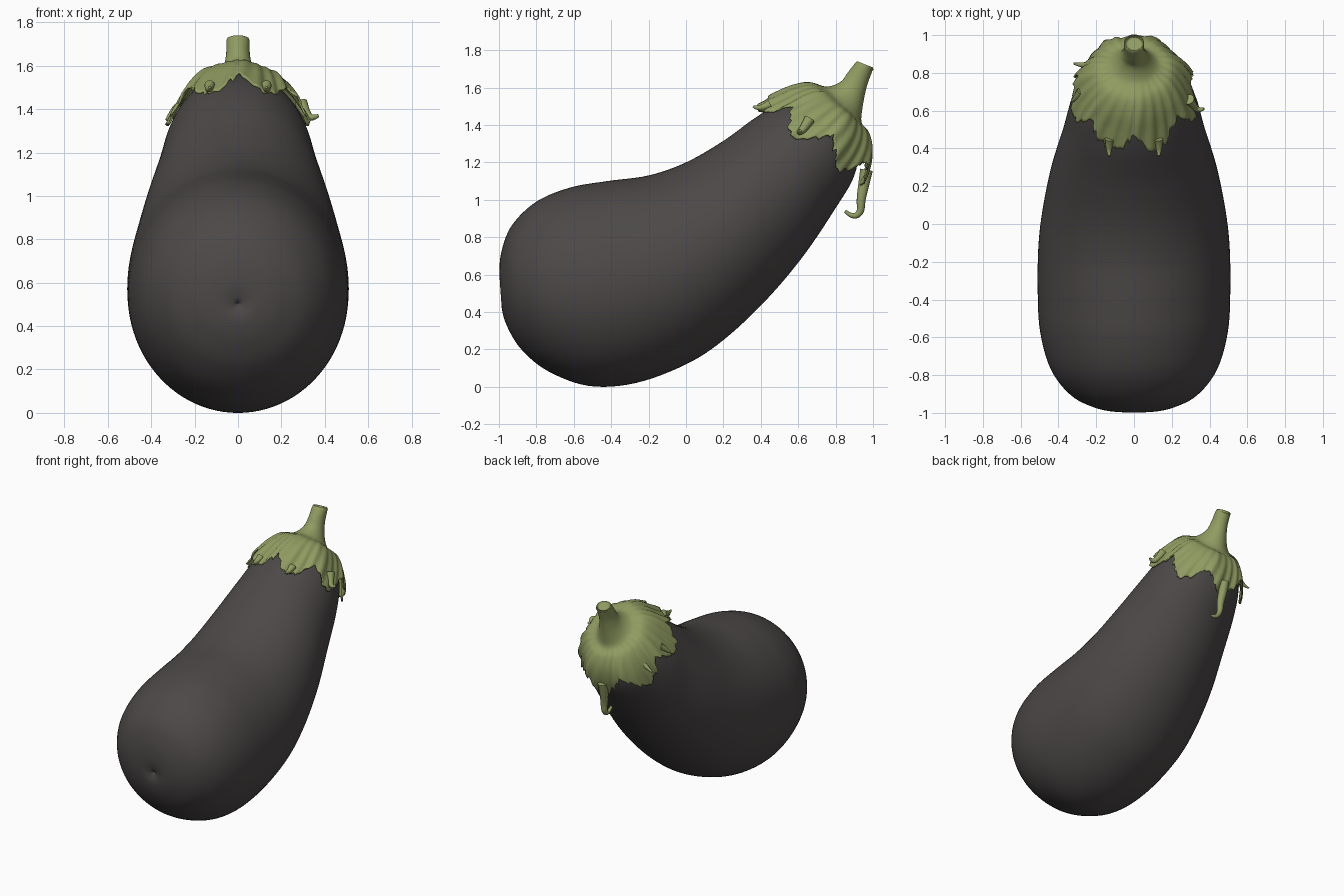
import bpy, bmesh, math, random
from mathutils import Vector
from mathutils.bvhtree import BVHTree

if "Cube" in bpy.data.objects:
    bpy.data.objects.remove(bpy.data.objects["Cube"])

random.seed(4)


def material(name, rgb):
    m = bpy.data.materials.new(name)
    m.diffuse_color = (*rgb, 1)
    m.use_nodes = True
    m.node_tree.nodes["Principled BSDF"].inputs["Base Color"].default_value = m.diffuse_color
    return m


SKIN = material("dark skin", (0.072, 0.065, 0.064))
GREEN = material("leaf green", (0.28, 0.33, 0.12))


def spline(stations, u):
    """Smooth interpolation between stations."""
    n = len(stations) - 1
    i = min(int(u), n - 1)
    t = u - i
    p = [stations[min(max(k, 0), n)] for k in range(i - 1, i + 3)]
    return [0.5 * (2 * b + (c - a) * t + (2 * a - 5 * b + 4 * c - d) * t * t
                   + (3 * b - a - 3 * c + d) * t ** 3) for a, b, c, d in zip(*p)]


def section_point(stations, u, th):
    """Point on an oval section given by its top point, bottom point and half width."""
    ty, tz, by, bz, w = spline(stations, u)
    c, s = math.cos(th), math.sin(th)
    return Vector((w * s, (ty + by) / 2 + (ty - by) / 2 * c, (tz + bz) / 2 + (tz - bz) / 2 * c))


def loft(bm, stations, u_of, rows, sides):
    grid = [[bm.verts.new(section_point(stations, u_of(r / rows, j), 2 * math.pi * j / sides))
             for j in range(sides)] for r in range(rows + 1)]
    for r in range(rows):
        for j in range(sides):
            k = (j + 1) % sides
            bm.faces.new((grid[r][j], grid[r][k], grid[r + 1][k], grid[r + 1][j]))
    return grid


def add_object(name, bm, mat):
    bmesh.ops.recalc_face_normals(bm, faces=bm.faces)
    for f in bm.faces:
        f.smooth = True
    me = bpy.data.meshes.new(name)
    bm.to_mesh(me)
    me.materials.append(mat)
    ob = bpy.data.objects.new(name, me)
    bpy.context.collection.objects.link(ob)
    return ob


# Fruit: sections (top y, top z, bottom y, bottom z, half width) from dimple to neck
FRUIT = [(-.962, .505, -.962, .505, 0), (-.985, .53, -.979, .48, .025),
         (-.998, .61, -.985, .42, .10), (-.985, .73, -.955, .32, .21),
         (-.93, .865, -.88, .2, .335), (-.8, .99, -.74, .085, .44),
         (-.62, 1.065, -.52, .005, .497), (-.42, 1.1, -.27, .02, .51),
         (-.2, 1.13, 0, .12, .505), (0, 1.2, .2, .25, .48),
         (.2, 1.315, .42, .455, .435), (.38, 1.445, .62, .69, .375),
         (.52, 1.52, .79, .94, .33), (.66, 1.56, .9, 1.13, .265),
         (.78, 1.55, .92, 1.3, .15), (.86, 1.45, .86, 1.45, 0)]
bm = bmesh.new()
loft(bm, FRUIT, lambda t, j: t * 15, 90, 96)
bmesh.ops.remove_doubles(bm, verts=bm.verts, dist=0.0005)
fruit = add_object("fruit", bm, SKIN)
bm.normal_update()
tree = BVHTree.FromBMesh(bm)

# Stem and calyx: one lofted skin from the cut stem end to a ragged lobed rim
CALYX = [(.952, 1.712, .952, 1.712, 0), (.925, 1.725, .985, 1.695, .035),
         (.912, 1.738, 1.0, 1.702, .052), (.865, 1.68, .965, 1.6, .056),
         (.825, 1.63, .942, 1.48, .078), (.75, 1.605, .94, 1.41, .125),
         (.66, 1.625, .98, 1.355, .2), (.57, 1.605, .998, 1.27, .255),
         (.47, 1.555, .985, 1.17, .305), (.36, 1.5, .94, 1.06, .35)]
SIDES = 180
LOBES = [22, 74, 126, 180, 236, 288, 338]
ends = []
for j in range(SIDES):
    a = 360 * j / SIDES
    near = min(abs((a - l + 180) % 360 - 180) for l in LOBES)
    ends.append(min(9, 7.75 + 1.25 * max(0, 1 - near / 27) ** 0.8 + random.uniform(-.16, .12)))


def calyx_u(t, j):
    # the ragged outline only affects the outer half
    u = 9 * t
    return u if u < 5 else 5 + (u - 5) * (ends[j] - 5) / 4


bm = bmesh.new()
grid = loft(bm, CALYX, calyx_u, 54, SIDES)
for r, row in enumerate(grid):
    fade = max(0, r / 54 - .55) / .45
    for j, v in enumerate(row):
        loc, nor, _, _ = tree.find_nearest(v.co)
        if fade > 0:
            # ribs along the lobes
            v.co += nor * fade * (.012 * math.sin(7 * 2 * math.pi * j / SIDES + 1)
                                  + .006 * math.sin(j * .9 + r * .25))
            if (v.co - loc).dot(nor) < .014:
                v.co = loc + nor * .014
bmesh.ops.remove_doubles(bm, verts=bm.verts, dist=0.0005)
calyx = add_object("stem_and_calyx", bm, GREEN)
mod = calyx.modifiers.new("thickness", 'SOLIDIFY')
mod.thickness = 0.01
mod.offset = -1


# Dried curling tips on the rim
def curl(name, points, radius):
    cu = bpy.data.curves.new(name, 'CURVE')
    cu.dimensions = '3D'
    cu.bevel_depth = radius
    cu.bevel_resolution = 3
    cu.use_fill_caps = True
    sp = cu.splines.new('NURBS')
    sp.points.add(len(points) - 1)
    for i, p in enumerate(points):
        sp.points[i].co = (*p, 1)
        sp.points[i].radius = 1 - .75 * i / (len(points) - 1)
    sp.use_endpoint_u = True
    sp.order_u = 3
    cu.materials.append(GREEN)
    ob = bpy.data.objects.new(name, cu)
    bpy.context.collection.objects.link(ob)


curl("back_curl", [(0, .965, 1.16), (0, .95, 1.08), (.01, .935, 1.0), (.01, .935, .93),
                   (.01, .89, .905), (.01, .85, .94)], .036)
curl("right_curl", [(.29, .66, 1.43), (.31, .63, 1.38), (.34, .6, 1.355), (.37, .61, 1.37)], .03)
curl("left_curl", [(-.28, .7, 1.4), (-.31, .66, 1.37), (-.33, .65, 1.35)], .025)
curl("left_back_curl", [(-.24, .84, 1.32), (-.28, .84, 1.29), (-.32, .85, 1.28)], .02)
for s in (-1, 1):
    curl("front_curl", [(s * .13, .45, 1.51), (s * .135, .39, 1.48), (s * .13, .36, 1.5)], .025)
